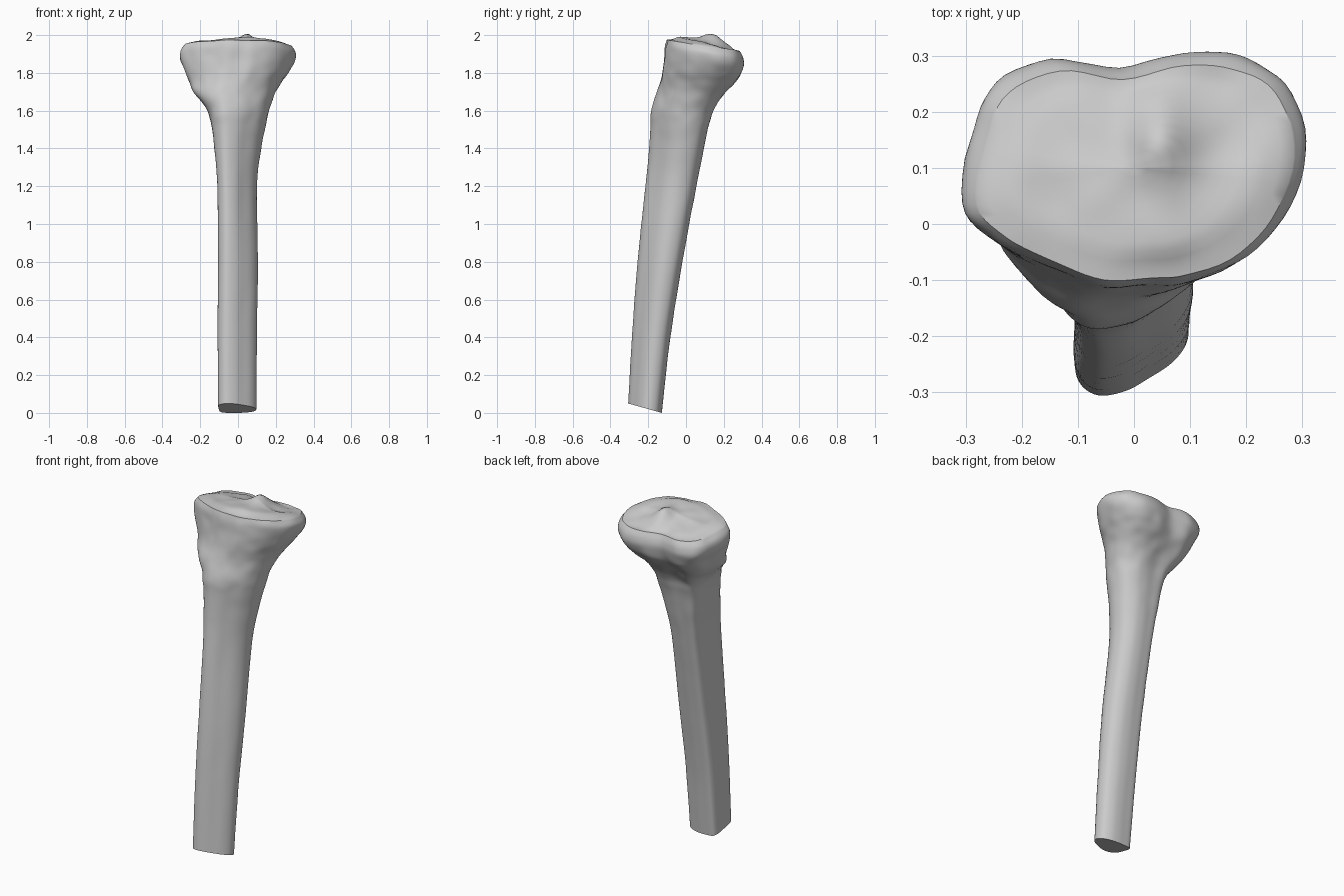
import bpy, bmesh, math
from mathutils import Vector, noise

if "Cube" in bpy.data.objects:
    bpy.data.objects.remove(bpy.data.objects["Cube"], do_unlink=True)

# Unit cross-sections, both starting at the front crest and running toward +x
SHAFT = [(-.55, -1), (-.1, -.9), (.3, -.65), (.7, -.35), (.95, 0), (1, .35), (.85, .7), (.5, .92),
         (.1, 1), (-.3, 1), (-.75, .95), (-.92, .7), (-.97, .3), (-1, -.1), (-1, -.55), (-.85, -.85)]
HEAD = [(-.2, -1), (.1, -1), (.33, -.97), (.66, -.76), (.91, -.33), (1, .25), (.88, .75), (.62, .97),
        (.3, 1), (-.08, .88), (-.48, .95), (-.8, .75), (-.93, .35), (-1, -.3), (-.82, -.6), (-.5, -.85)]

# Stations: height, x min, x max, y min, y max, head blend, tilt
STATIONS = [
    (.025, -.105, .097, -.306, -.128, 0, -.28),
    (.4, -.108, .1, -.285, -.085, 0, -.15),
    (.8, -.106, .105, -.256, -.02, 0, -.05),
    (1.2, -.11, .1, -.215, .055, 0, 0),
    (1.4, -.125, .123, -.195, .095, .08, 0),
    (1.52, -.14, .147, -.188, .12, .2, 0),
    (1.61, -.165, .167, -.183, .15, .35, 0),
    (1.69, -.23, .195, -.158, .205, .6, 0),
    (1.75, -.256, .23, -.137, .262, .8, 0),
    (1.8, -.278, .265, -.125, .29, .95, -.05),
    (1.86, -.305, .298, -.114, .306, 1, -.1),
    (1.91, -.305, .307, -.108, .3, 1, -.14),
    (1.945, -.28, .284, -.1, .283, 1, -.15),
]


def catmull(p, q, r, s, t):
    return [.5 * (2 * b + (c - a) * t + (2 * a - 5 * b + 4 * c - d) * t * t
                  + (3 * b - a - 3 * c + d) * t ** 3) for a, b, c, d in zip(p, q, r, s)]


def smooth(points, steps, closed):
    """Resample a list of tuples along a smooth curve."""
    n = len(points)
    get = (lambda i: points[i % n]) if closed else (lambda i: points[max(0, min(n - 1, i))])
    out = [catmull(get(i - 1), get(i), get(i + 1), get(i + 2), k / steps)
           for i in range(n if closed else n - 1) for k in range(steps)]
    return out if closed else out + [points[-1]]


def fit(values, lo, hi):
    a, b = min(values), max(values)
    return [lo + (v - a) / (b - a) * (hi - lo) for v in values]


def section(station):
    z, x0, x1, y0, y1, blend, tilt = station
    mix = [tuple(a + (b - a) * blend for a, b in zip(s, h)) for s, h in zip(SHAFT, HEAD)]
    ring = smooth(mix, 5, True)
    xs = fit([p[0] for p in ring], x0, x1)
    ys = fit([p[1] for p in ring], y0, y1)
    mid = (y0 + y1) / 2
    return [Vector((x, y, z + tilt * (y - mid))) for x, y in zip(xs, ys)]


def bump(x, y, cx, cy, rx, ry):
    return math.exp(-((x - cx) / rx) ** 2 - ((y - cy) / ry) ** 2)


def plateau(x, y):
    """Joint surface: two shallow dishes, a central ridge, a slope to the back."""
    z = 1.975 - .33 * max(0, y - .1)
    z += .045 * bump(x, y, .05, .15, .05, .07) + .015 * bump(x, y, .05, -.02, .12, .08)
    return z - .012 * bump(x, y, -.16, .12, .09, .1) - .018 * bump(x, y, .17, .13, .08, .1)


# Shaft and head as one loft, closed by the joint surface
rings = [section(s) for s in smooth(STATIONS, 5, False)]
rim, centre = rings[-1], Vector((0, .1, 0))
for k in range(1, 12):
    scale = 1 - k / 12
    ring = []
    for p in rim:
        x, y = (centre.xy + (p.xy - centre.xy) * scale)
        w = min(1, k / 3)
        ring.append(Vector((x, y, p.z + (plateau(x, y) - p.z) * w)))
    rings.append(ring)

bm = bmesh.new()
loops = [[bm.verts.new(p) for p in ring] for ring in rings]
n = len(loops[0])
for low, high in zip(loops, loops[1:]):
    for i in range(n):
        j = (i + 1) % n
        bm.faces.new((low[i], low[j], high[j], high[i]))
tip = bm.verts.new((centre.x, centre.y, plateau(centre.x, centre.y)))
for i in range(n):
    bm.faces.new((loops[-1][i], loops[-1][(i + 1) % n], tip))
bm.faces.new(reversed(loops[0]))

# Slight natural unevenness, strongest on the head
bm.normal_update()
offsets = [(v, v.normal * noise.noise(v.co * 14) * (.005 if v.co.z > 1.55 else .0015))
           for v in bm.verts if v.co.z > .1]
for v, offset in offsets:
    v.co += offset
bmesh.ops.recalc_face_normals(bm, faces=bm.faces)
mesh = bpy.data.meshes.new("shin_bone")
bm.to_mesh(mesh)
bm.free()

# Plain grey bone
mat = bpy.data.materials.new("bone_grey")
mat.use_nodes = True
colour = (.6, .6, .6, 1)
mat.diffuse_color = colour
mat.node_tree.nodes["Principled BSDF"].inputs["Base Color"].default_value = colour
mesh.materials.append(mat)

bone = bpy.data.objects.new("shin_bone", mesh)
bpy.context.collection.objects.link(bone)
bpy.context.view_layer.objects.active = bone
bone.select_set(True)
bpy.ops.object.shade_smooth_by_angle(angle=math.radians(40))
